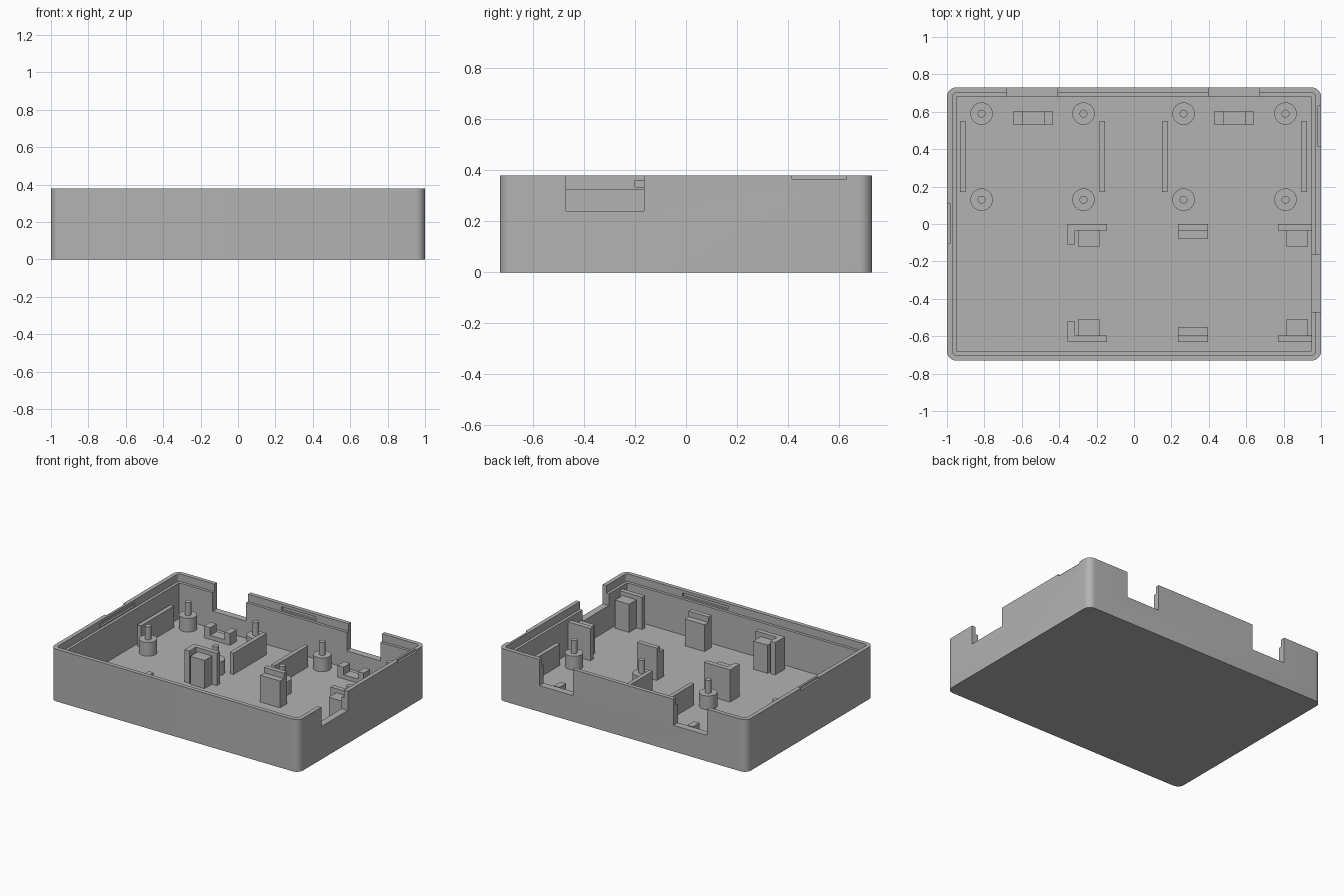
import bpy, bmesh, math

if "Cube" in bpy.data.objects:
    bpy.data.objects.remove(bpy.data.objects["Cube"], do_unlink=True)

grey = bpy.data.materials.new("matte grey plastic")
grey.use_nodes = True
COLOUR = (0.45, 0.45, 0.45, 1)
grey.diffuse_color = COLOUR
grey.node_tree.nodes["Principled BSDF"].inputs["Base Color"].default_value = COLOUR

FLOOR, SUNK = 0.065, 0.05
TOP, LEDGE = 0.38, 0.325


def finish(name, bm):
    bmesh.ops.recalc_face_normals(bm, faces=bm.faces)
    mesh = bpy.data.meshes.new(name)
    bm.to_mesh(mesh)
    bm.free()
    mesh.materials.append(grey)
    obj = bpy.data.objects.new(name, mesh)
    bpy.context.collection.objects.link(obj)
    return obj


def add_box(bm, x, y, z):
    verts = bmesh.ops.create_cube(bm, size=1)["verts"]
    for v in verts:
        for i, (lo, hi) in enumerate((x, y, z)):
            v.co[i] = (lo + hi) / 2 + v.co[i] * (hi - lo)


def boxes(name, *parts):
    bm = bmesh.new()
    for part in parts:
        add_box(bm, *part)
    return finish(name, bm)


def rounded_block(name, half_x, half_y, z, radius):
    bm = bmesh.new()
    add_box(bm, (-half_x, half_x), (-half_y, half_y), z)
    if radius:
        upright = [e for e in bm.edges if abs(e.verts[0].co.z - e.verts[1].co.z) > 0.01]
        bmesh.ops.bevel(bm, geom=upright, offset=radius, segments=8,
                        profile=0.5, affect='EDGES')
    return finish(name, bm)


def smooth(obj):
    bpy.ops.object.select_all(action='DESELECT')
    obj.select_set(True)
    bpy.context.view_layer.objects.active = obj
    bpy.ops.object.shade_smooth_by_angle(angle=math.radians(30))


def cut(target, cutter):
    mod = target.modifiers.new("cut", 'BOOLEAN')
    mod.operation, mod.solver, mod.object = 'DIFFERENCE', 'EXACT', cutter
    bpy.context.view_layer.objects.active = target
    bpy.ops.object.modifier_apply(modifier=mod.name)
    bpy.data.objects.remove(cutter, do_unlink=True)


# Open tray with a stepped rim
tray = rounded_block("tray_shell", 1, 0.73, (0, TOP), 0.05)
cut(tray, rounded_block("cavity", 0.95, 0.68, (FLOOR, 0.6), 0))
cut(tray, rounded_block("rim_step", 0.97, 0.70, (LEDGE, 0.6), 0.02))

# Connector openings in the back and side walls
cut(tray, boxes("openings",
                ((-0.68, -0.41), (0.6, 0.8), (0.19, 0.6)),
                ((0.40, 0.67), (0.6, 0.8), (0.19, 0.6)),
                ((0.9, 1.1), (-0.47, -0.165), (0.24, 0.6))))

# Pry recesses outside the rim and snap slots inside it
cut(tray, boxes("pry_recesses",
                ((0.985, 1.1), (0.415, 0.63), (0.365, 0.6)),
                ((-1.1, -0.985), (-0.105, 0.11), (0.365, 0.6))))
SLOT = (0.335, 0.36)
cut(tray, boxes("snap_slots",
                ((-0.983, -0.9), (-0.2, 0.2), SLOT),
                ((-0.14, 0.14), (0.65, 0.715), SLOT),
                ((0.15, 0.52), (-0.715, -0.65), SLOT)))
smooth(tray)

# Mounting posts with locating pins
for row, y in (("front", 0.13), ("back", 0.59)):
    for n, x in enumerate((-0.815, -0.27, 0.265, 0.81), 1):
        bm = bmesh.new()
        for radius, top in ((0.06, 0.165), (0.021, 0.26)):
            verts = bmesh.ops.create_cone(bm, cap_ends=True, segments=32, radius1=radius,
                                          radius2=radius, depth=top - SUNK)["verts"]
            bmesh.ops.translate(bm, verts=verts, vec=(x, y, (top + SUNK) / 2))
        smooth(finish(f"{row}_post_{n}", bm))

# Thin board guides
for n, x in enumerate((-0.915, -0.17, 0.165, 0.91), 1):
    boxes(f"board_guide_{n}", ((x - 0.015, x + 0.015), (0.17, 0.55), (SUNK, 0.22)))

# U-shaped cradles behind the back openings
for side, x in (("right", -0.54), ("left", 0.535)):
    boxes(f"{side}_cradle", *[((x + a, x + b), (0.53, 0.605), (SUNK, top)) for a, b, top in
                              ((-0.105, -0.055, 0.15), (-0.055, 0.06, 0.095), (0.06, 0.105, 0.15))])

# Facing pairs of component holders, mirrored about a line through the bay
MID = -0.315


def holder(name, mirror, parts):
    placed = []
    for x, (near, far), top in parts:
        y = (2 * MID - far, 2 * MID - near) if mirror else (near, far)
        placed.append((x, y, (SUNK, top)))
    boxes(name, *placed)


for row, mirror in (("back", False), ("front", True)):
    holder(f"{row}_corner_holder", mirror, (
        ((-0.355, -0.145), (-0.035, 0), 0.3),
        ((-0.355, -0.315), (-0.11, -0.035), 0.3),
        ((-0.3, -0.185), (-0.12, -0.035), 0.27)))
    holder(f"{row}_middle_holder", mirror, (
        ((0.235, 0.395), (-0.035, 0), 0.3),
        ((0.235, 0.395), (-0.08, -0.035), 0.26)))
    holder(f"{row}_side_holder", mirror, (
        ((0.77, 0.952), (-0.035, 0), 0.3),
        ((0.815, 0.93), (-0.12, -0.035), 0.27)))
